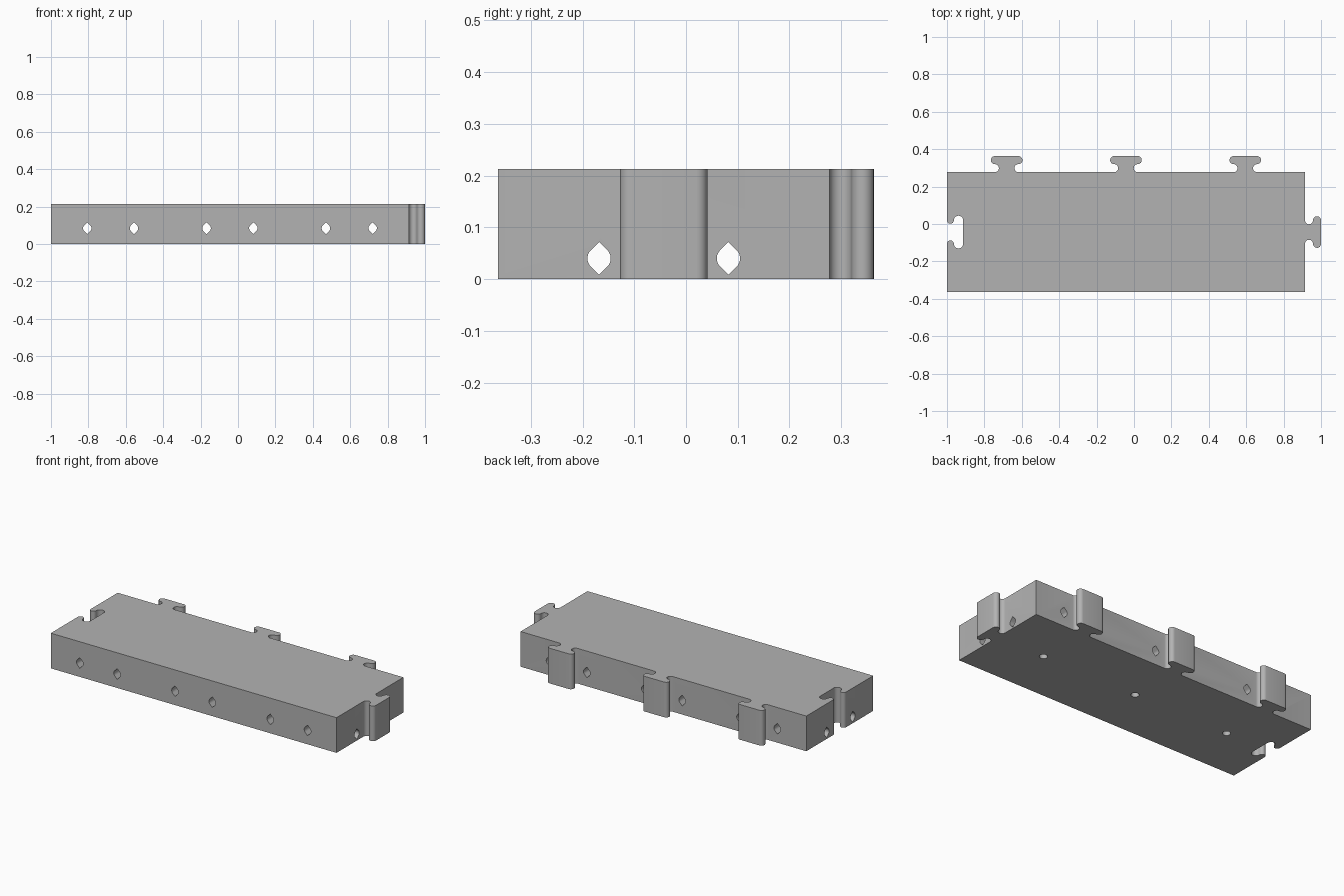
import bpy
import bmesh
from math import radians, sin, cos, pi, sqrt
from mathutils import Matrix, Vector

if "Cube" in bpy.data.objects:
    bpy.data.objects.remove(bpy.data.objects["Cube"])

HEIGHT = 0.213
LEFT, RIGHT, FRONT, BACK = -1.0, 0.914, -0.363, 0.277
MID_X, MID_Y = (LEFT + RIGHT) / 2, (FRONT + BACK) / 2
SPACING = (RIGHT - LEFT) / 3
MODULES = [MID_X + SPACING * i for i in (-1, 0, 1)]
HOLE_OFFSET = 0.125

grey = bpy.data.materials.new("plain grey")
grey.use_nodes = True
colour = (0.45, 0.45, 0.45, 1)
grey.diffuse_color = colour
grey.node_tree.nodes["Principled BSDF"].inputs["Base Color"].default_value = colour


def arc(cu, cv, radius, start, end, steps=12):
    angles = [radians(start + (end - start) * i / steps) for i in range(steps + 1)]
    return [(cu + radius * cos(a), cv + radius * sin(a)) for a in angles]


def connector(origin, along, outward, gap=0.0):
    """T-shaped joint outline: a rounded neck and a round-ended head."""
    neck, head, reach = 0.0215 - gap, 0.0215 + gap, 0.063
    half = arc(-reach, neck, neck, -90, 90)
    half += arc(-reach, 2 * neck + head, head, -90, -270)[1:]
    points = half + [(-u, v) for u, v in reversed(half)]
    return [Vector(origin) + Vector(along) * u + Vector(outward) * v for u, v in points]


def prism(name, outline, depth):
    """Extrude a flat outline upward along z."""
    bm = bmesh.new()
    face = bm.faces.new([bm.verts.new((p[0], p[1], 0)) for p in outline])
    top = bmesh.ops.extrude_face_region(bm, geom=[face])
    verts = [g for g in top["geom"] if isinstance(g, bmesh.types.BMVert)]
    bmesh.ops.translate(bm, verts=verts, vec=(0, 0, depth))
    bmesh.ops.recalc_face_normals(bm, faces=bm.faces)
    mesh = bpy.data.meshes.new(name)
    bm.to_mesh(mesh)
    bm.free()
    mesh.materials.append(grey)
    obj = bpy.data.objects.new(name, mesh)
    bpy.context.collection.objects.link(obj)
    return obj


# Slab outline with tabs on the left end and back, and a slot in the other end
outline = [(LEFT, FRONT), (RIGHT, FRONT)]
outline += connector((RIGHT, MID_Y), (0, 1), (1, 0))
outline.append((RIGHT, BACK))
for x in reversed(MODULES):
    outline += connector((x, BACK), (-1, 0), (0, 1))
outline.append((LEFT, BACK))
outline += connector((LEFT, MID_Y), (0, -1), (1, 0), gap=0.003)
slab = prism("interlocking_slab", outline, HEIGHT)

# Channel section: a circle with pointed top and bottom
R = 0.0225
channel = arc(0, 0, R, -45, 45) + [(0, R * sqrt(2))]
channel += arc(0, 0, R, 135, 225) + [(0, -R * sqrt(2))]

cutters = []
# Channels running front to back
for x in MODULES:
    for side in (-1, 1):
        cutter = prism("cross_channel_cutter", channel, 1.2)
        cutter.data.transform(Matrix.Translation((x + side * HOLE_OFFSET, 0.6, 0.084))
                              @ Matrix.Rotation(pi / 2, 4, "X"))
        cutters.append(cutter)
# Channels running end to end
for side in (-1, 1):
    cutter = prism("long_channel_cutter", channel, 2.4)
    cutter.data.transform(Matrix.Translation((-1.2, MID_Y + side * HOLE_OFFSET, 0.04))
                          @ Matrix.Rotation(pi / 2, 4, "Z") @ Matrix.Rotation(pi / 2, 4, "X"))
    cutters.append(cutter)
# Blind round holes in the underside
for x in MODULES:
    cutter = prism("underside_hole_cutter", arc(0, 0, R, 0, 345, 23), 0.15)
    cutter.data.transform(Matrix.Translation((x, MID_Y, -0.05)))
    cutters.append(cutter)

bpy.ops.object.select_all(action="DESELECT")
slab.select_set(True)
bpy.context.view_layer.objects.active = slab
for cutter in cutters:
    cutter.hide_render = True
    cut = slab.modifiers.new("hole", "BOOLEAN")
    cut.operation = "DIFFERENCE"
    cut.solver = "EXACT"
    cut.object = cutter
    bpy.ops.object.modifier_apply(modifier=cut.name)
    bpy.data.objects.remove(cutter)

bpy.ops.object.shade_smooth_by_angle(angle=radians(30))
